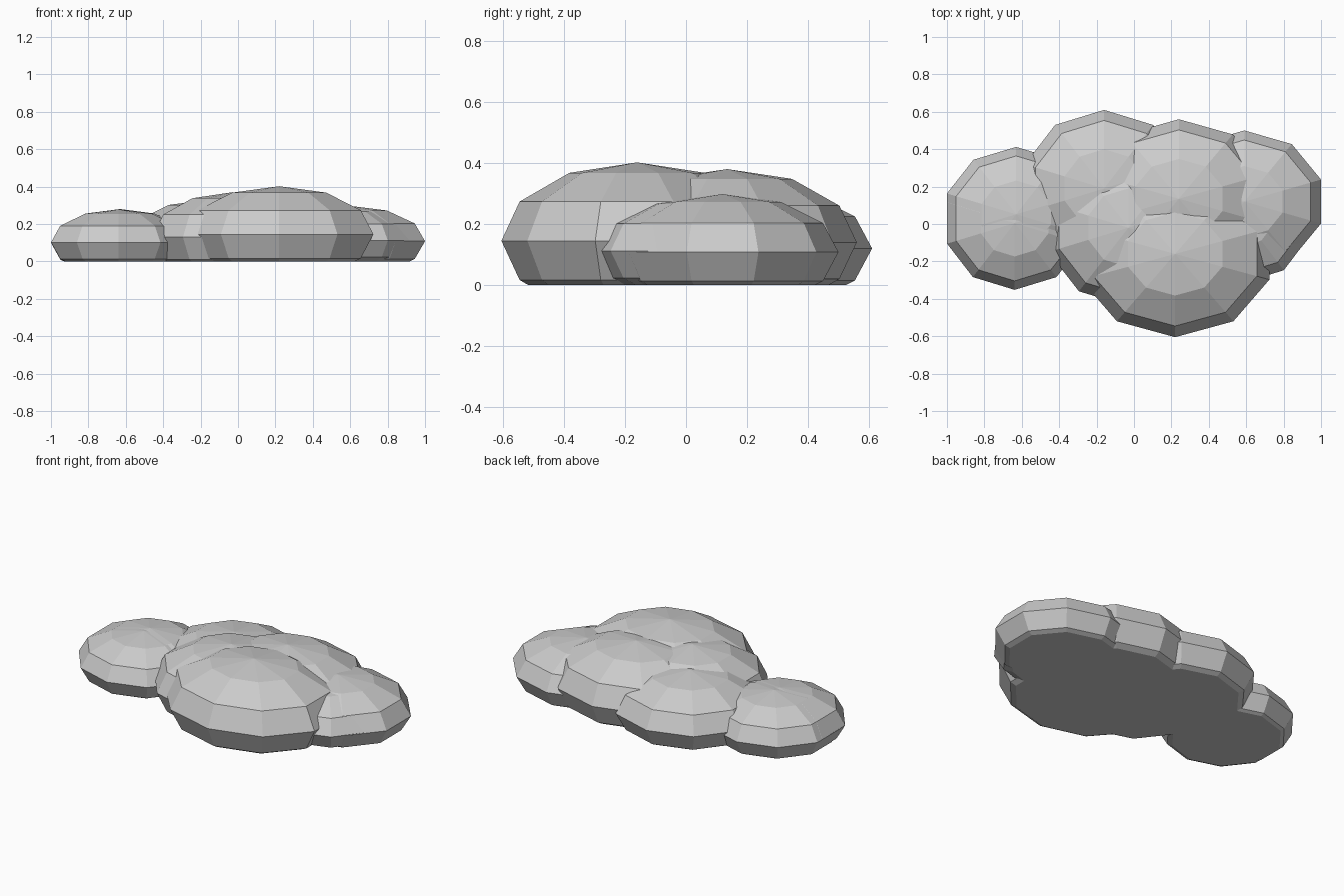
import bpy, bmesh
from mathutils import Matrix

if "Cube" in bpy.data.objects:
    bpy.data.objects.remove(bpy.data.objects["Cube"])

# One flat grey for the whole cloud
grey = bpy.data.materials.new("cloud_grey")
grey.diffuse_color = (0.6, 0.6, 0.6, 1)
grey.use_nodes = True
grey.node_tree.nodes["Principled BSDF"].inputs["Base Color"].default_value = grey.diffuse_color

# Each puff: name, centre (x, y, z) and radii (x, y, z)
PUFFS = [
    ("front_puff",       (0.22, -0.16, 0.145), (0.53, 0.445, 0.257)),
    ("back_right_puff",  (0.24, 0.135, 0.14),  (0.49, 0.425, 0.24)),
    ("back_left_puff",   (-0.16, 0.19, 0.12),  (0.445, 0.42, 0.21)),
    ("middle_puff",      (-0.03, -0.02, 0.13), (0.45, 0.42, 0.24)),
    ("left_puff",        (-0.63, 0.052, 0.10), (0.389, 0.36, 0.18)),
    ("left_twin_puff",   (-0.638, 0.005, 0.102), (0.38, 0.357, 0.176)),
    ("right_puff",       (0.59, 0.12, 0.108),  (0.431, 0.38, 0.19)),
    ("right_twin_puff",  (0.56, 0.07, 0.112),  (0.41, 0.392, 0.178)),
]


def make_puff(name, centre, radii):
    """Low-poly ellipsoid with ten sides, sliced flat at the ground."""
    bm = bmesh.new()
    bmesh.ops.create_uvsphere(bm, u_segments=10, v_segments=6, radius=1,
                              matrix=Matrix.LocRotScale(centre, None, radii))
    cut = bmesh.ops.bisect_plane(bm, geom=bm.verts[:] + bm.edges[:] + bm.faces[:],
                                 plane_co=(0, 0, 0), plane_no=(0, 0, 1), clear_inner=True)
    rim = [e for e in cut["geom_cut"] if isinstance(e, bmesh.types.BMEdge)]
    bmesh.ops.contextual_create(bm, geom=rim)
    bmesh.ops.recalc_face_normals(bm, faces=bm.faces[:])
    mesh = bpy.data.meshes.new(name)
    bm.to_mesh(mesh)
    bm.free()
    mesh.materials.append(grey)
    obj = bpy.data.objects.new(name, mesh)
    bpy.context.collection.objects.link(obj)
    return obj


puffs = [make_puff(*p) for p in PUFFS]

# Merge all puffs into one solid cloud
cloud = puffs[0]
cloud.name = "cloud"
for other in puffs[1:]:
    mod = cloud.modifiers.new("merge_" + other.name, "BOOLEAN")
    mod.operation = "UNION"
    mod.solver = "EXACT"
    mod.object = other
bpy.context.view_layer.objects.active = cloud
for name in [m.name for m in cloud.modifiers]:
    bpy.ops.object.modifier_apply(modifier=name)
for other in puffs[1:]:
    bpy.data.objects.remove(other)
